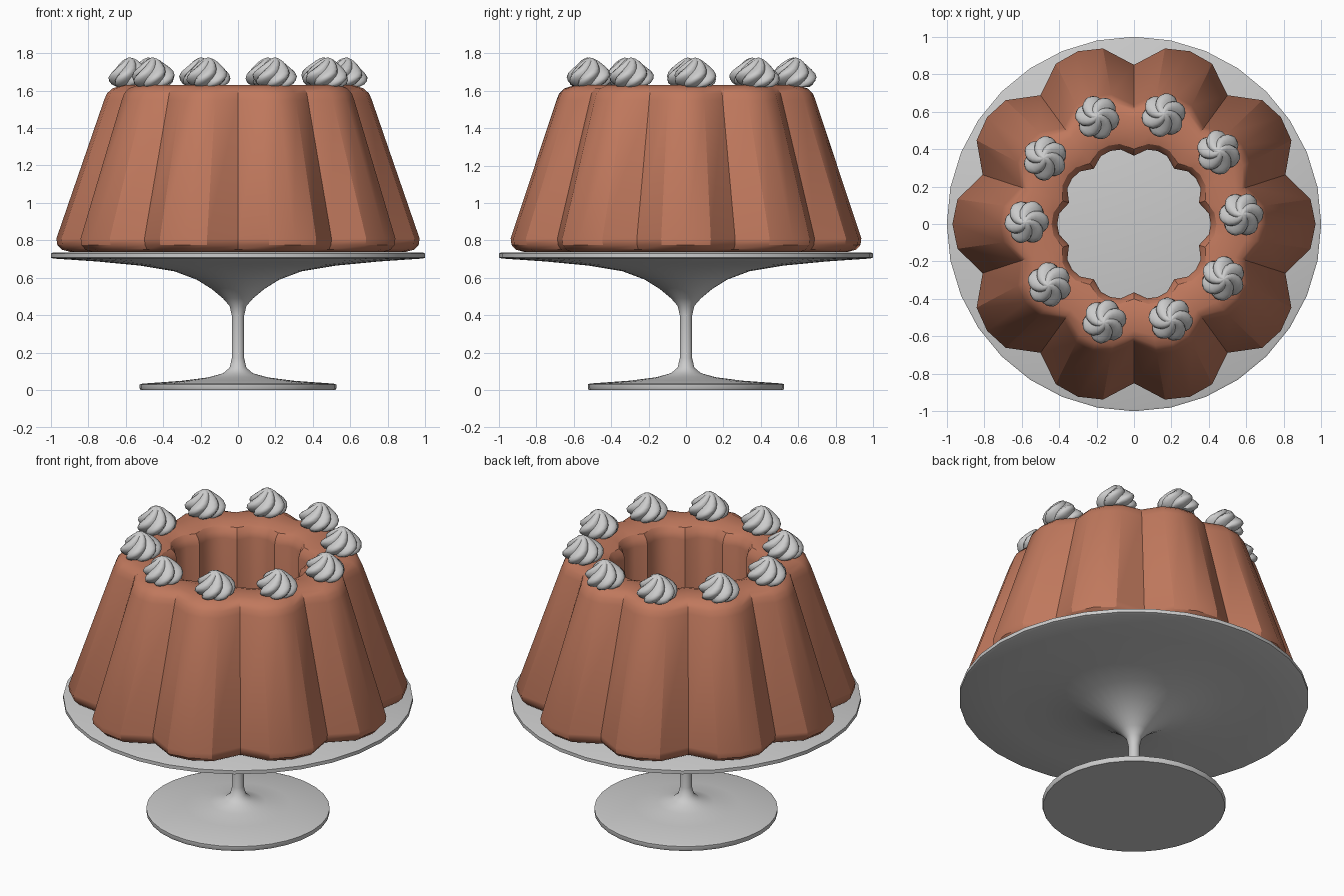
import bpy, bmesh, math
from math import cos, sin, radians, pi

old = bpy.data.objects.get("Cube")
if old:
    bpy.data.objects.remove(old, do_unlink=True)


def material(name, rgb):
    m = bpy.data.materials.new(name)
    m.use_nodes = True
    m.diffuse_color = (*rgb, 1)
    m.node_tree.nodes["Principled BSDF"].inputs["Base Color"].default_value = (*rgb, 1)
    return m


sponge = material("caramel sponge", (0.53, 0.19, 0.11))
ceramic = material("pale grey ceramic", (0.6, 0.6, 0.6))
cream = material("pale grey cream", (0.6, 0.6, 0.6))


def loft(name, rings, mat, angle, closed=False, caps=True):
    """Skin a stack of equal-length point rings."""
    bm = bmesh.new()
    loops = [[bm.verts.new(p) for p in ring] for ring in rings]
    pairs = list(zip(loops, loops[1:]))
    if closed:
        pairs.append((loops[-1], loops[0]))
    for a, b in pairs:
        n = len(a)
        for i in range(n):
            j = (i + 1) % n
            bm.faces.new((a[i], a[j], b[j], b[i]))
    if caps:
        bm.faces.new(loops[0][::-1])
        bm.faces.new(loops[-1])
    bmesh.ops.recalc_face_normals(bm, faces=bm.faces[:])
    mesh = bpy.data.meshes.new(name)
    bm.to_mesh(mesh)
    bm.free()
    mesh.materials.append(mat)
    obj = bpy.data.objects.new(name, mesh)
    bpy.context.collection.objects.link(obj)
    bpy.ops.object.select_all(action="DESELECT")
    obj.select_set(True)
    bpy.context.view_layer.objects.active = obj
    bpy.ops.object.shade_smooth_by_angle(angle=radians(angle))
    return obj


def circle(r, z, n=32):
    return [(r * cos(2 * pi * i / n), r * sin(2 * pi * i / n), z) for i in range(n)]


# Pedestal stand: foot, stem and plate in one turned profile
stand_profile = [
    (0.52, 0), (0.525, 0.01), (0.525, 0.03), (0.51, 0.035), (0.3, 0.05), (0.16, 0.068),
    (0.08, 0.09), (0.045, 0.12), (0.033, 0.17), (0.033, 0.4), (0.045, 0.45),
    (0.08, 0.49), (0.14, 0.54), (0.22, 0.59), (0.34, 0.635), (0.52, 0.665),
    (0.75, 0.687), (0.985, 0.703), (1, 0.708), (1, 0.73), (0.99, 0.735),
]
loft("cake_stand", [circle(r, z) for r, z in stand_profile], ceramic, 40)


# Fluted ring cake: ten lobes, each with a groove, two shoulders and a peak
def fluted_ring(peak, groove, z):
    shoulder = groove + 0.85 * (peak - groove)
    pts = []
    for k in range(10):
        for offset, r in ((-18, groove), (-8, shoulder), (0, peak), (8, shoulder)):
            a = radians(36 * k + offset)
            pts.append((r * cos(a), r * sin(a), z))
    return pts


cake_profile = [
    (0.89, 0.79, 0.737), (0.94, 0.825, 0.75), (0.965, 0.845, 0.775), (0.97, 0.85, 0.81),
    (0.715, 0.635, 1.55), (0.70, 0.625, 1.585), (0.67, 0.605, 1.612), (0.61, 0.57, 1.63),
    (0.49, 0.46, 1.63), (0.44, 0.40, 1.612), (0.42, 0.375, 1.585), (0.41, 0.365, 1.55),
    (0.41, 0.365, 0.737),
]
loft("fluted_cake", [fluted_ring(*p) for p in cake_profile], sponge, 32, closed=True, caps=False)


# Piped cream swirls: twisted six-armed stars tapering to a tip
def star_ring(r, z, twist):
    pts = []
    for i in range(36):
        wave = abs(sin(pi * i / 6))
        a = 2 * pi * i / 36 + twist
        rr = r * (0.76 + 0.24 * wave)
        pts.append((rr * cos(a), rr * sin(a), z))
    return pts


swirl_profile = [
    (0.085, 0), (0.108, 0.015), (0.118, 0.035), (0.119, 0.055), (0.108, 0.075),
    (0.088, 0.095), (0.065, 0.115), (0.045, 0.132), (0.025, 0.145), (0.004, 0.152),
]
for k in range(10):
    a = radians(36 * k + 2)
    rings = [star_ring(r, z, 0.2 * i) for i, (r, z) in enumerate(swirl_profile)]
    swirl = loft(f"cream_swirl_{k + 1}", rings, cream, 40)
    swirl.location = (0.57 * cos(a), 0.03 + 0.57 * sin(a), 1.625)
    swirl.rotation_euler = (0, radians(4), a)
